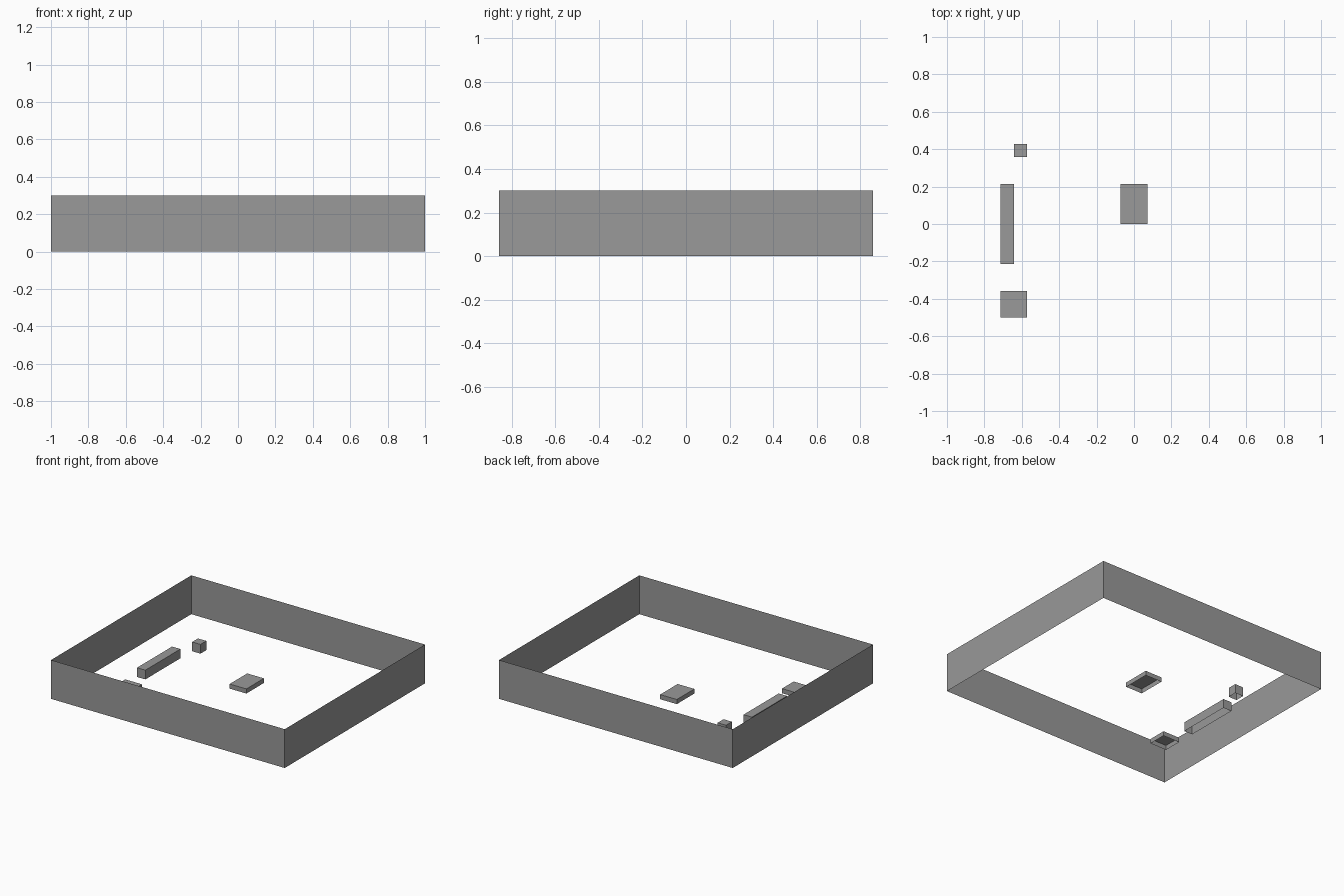
import bpy, bmesh

if "Cube" in bpy.data.objects:
    bpy.data.objects.remove(bpy.data.objects["Cube"])

U = 1 / 14  # layout module: 28 x 24 units

grey = bpy.data.materials.new("mid grey")
grey.diffuse_color = (0.319, 0.319, 0.319, 1)
grey.use_nodes = True
grey.node_tree.nodes["Principled BSDF"].inputs["Base Color"].default_value = grey.diffuse_color


def shell(name, x0, x1, y0, y1, height, top=True):
    """Box standing on z = 0 with an open bottom, and optionally an open top."""
    bm = bmesh.new()
    bmesh.ops.create_cube(bm, size=1)
    for v in bm.verts:
        v.co.x = x1 if v.co.x > 0 else x0
        v.co.y = y1 if v.co.y > 0 else y0
        v.co.z = height if v.co.z > 0 else 0
    bm.normal_update()
    gone = [f for f in bm.faces
            if f.normal.z < -0.5 or (f.normal.z > 0.5 and not top)]
    bmesh.ops.delete(bm, geom=gone, context='FACES_ONLY')
    mesh = bpy.data.meshes.new(name)
    bm.to_mesh(mesh)
    bm.free()
    mesh.materials.append(grey)
    obj = bpy.data.objects.new(name, mesh)
    bpy.context.collection.objects.link(obj)
    return obj


# Perimeter wall, a thin open ring
shell("perimeter_wall", -14 * U, 14 * U, -12 * U, 12 * U, 0.3, top=False)

# Low blocks inside, in layout units
shell("small_cube", -9 * U, -8 * U, 5 * U, 6 * U, U)
shell("long_bench", -10 * U, -9 * U, -3 * U, 3 * U, U)
shell("corner_slab", -10 * U, -8 * U, -7 * U, -5 * U, U / 2)
shell("centre_slab", -U, U, 0, 3 * U, U / 2)
